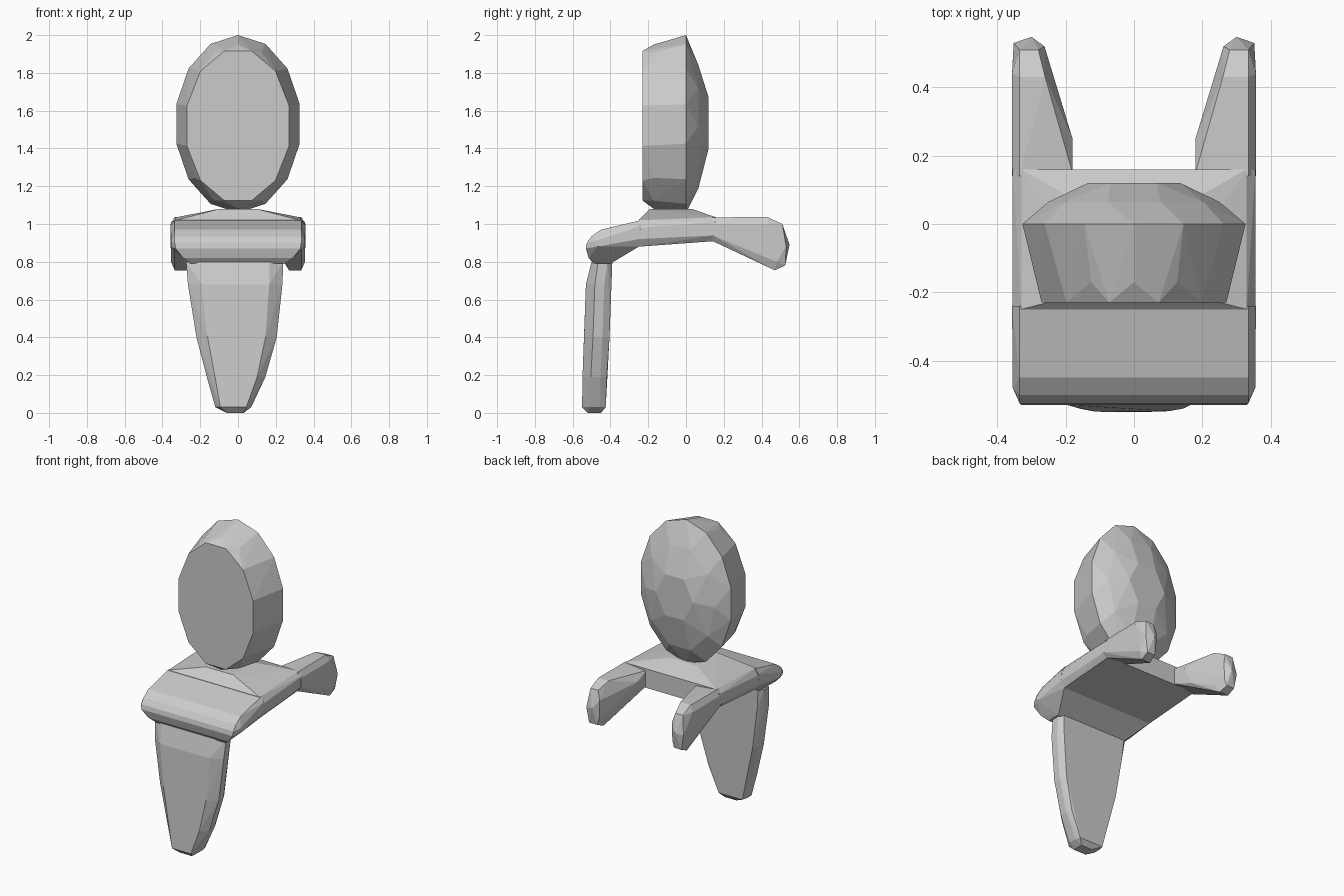
import bpy, bmesh, math


def hull(name, pts):
    """Flat-shaded faceted solid wrapped around a few control points."""
    bm = bmesh.new()
    for p in pts:
        bm.verts.new(p)
    res = bmesh.ops.convex_hull(bm, input=bm.verts[:])
    loose = [v for v in bm.verts if not v.link_faces]
    bmesh.ops.delete(bm, geom=loose, context='VERTS')
    bmesh.ops.dissolve_limit(bm, angle_limit=math.radians(2),
                             verts=bm.verts[:], edges=bm.edges[:])
    bmesh.ops.recalc_face_normals(bm, faces=bm.faces[:])
    me = bpy.data.meshes.new(name)
    bm.to_mesh(me)
    bm.free()
    ob = bpy.data.objects.new(name, me)
    bpy.context.collection.objects.link(ob)
    return ob


def both_sides(profile):
    """Mirror (half width, y, z) points across x = 0."""
    return [(s * x, y, z) for x, y, z in profile for s in (-1, 1)]


def oval(y, rx, z0, z1, n=14, turn=0.0):
    """Upright oval ring at depth y."""
    c, r = (z0 + z1) / 2, (z1 - z0) / 2
    return [(rx * math.sin(math.tau * (i + turn) / n), y,
             c + r * math.cos(math.tau * (i + turn) / n)) for i in range(n)]


# Oval head: flat face, widest in the middle, domed back
hull("head", oval(-0.23, 0.28, 1.11, 1.93, 12, 0.5)
     + oval(-0.17, 0.29, 1.08, 1.95, 14)
     + oval(0.0, 0.335, 1.06, 2.0, 14)
     + oval(0.065, 0.25, 1.17, 1.86, 10, 0.5)
     + oval(0.12, 0.135, 1.38, 1.69, 6, 0.5))

# Crowned slab between head and arms
hull("seat_slab", both_sides([
    (0.33, -0.25, 1.02), (0.33, -0.25, 0.88), (0.355, -0.25, 0.98), (0.355, -0.25, 0.92),
    (0.33, 0.16, 1.035), (0.33, 0.16, 0.91), (0.355, 0.16, 1.01), (0.355, 0.16, 0.94),
    (0.10, -0.19, 1.08), (0.10, 0.03, 1.08)]))

# Rounded front roll
hull("front_roll", both_sides([
    (0.335, -0.24, 1.02), (0.335, -0.45, 0.97), (0.335, -0.50, 0.935), (0.335, -0.525, 0.90),
    (0.33, -0.53, 0.87), (0.29, -0.515, 0.82), (0.25, -0.49, 0.79), (0.25, -0.40, 0.79),
    (0.33, -0.25, 0.88), (0.357, -0.24, 0.99), (0.355, -0.48, 0.91), (0.355, -0.47, 0.88),
    (0.355, -0.25, 0.92)]))

# Rear arms, drooping and tapering toward the tips
arm = [
    (0.335, 0.14, 1.035), (0.357, 0.14, 1.00), (0.357, 0.14, 0.94), (0.335, 0.14, 0.91),
    (0.335, 0.43, 1.037), (0.357, 0.44, 1.00), (0.355, 0.48, 0.80), (0.335, 0.47, 0.755),
    (0.18, 0.15, 1.02), (0.18, 0.15, 0.92), (0.18, 0.25, 0.98), (0.20, 0.29, 0.87),
    (0.235, 0.42, 0.97), (0.25, 0.45, 0.80), (0.26, 0.43, 1.037), (0.262, 0.52, 0.94),
    (0.265, 0.52, 0.82), (0.28, 0.51, 1.00), (0.335, 0.51, 1.00), (0.335, 0.525, 0.78),
    (0.28, 0.525, 0.78), (0.27, 0.47, 0.755), (0.352, 0.53, 0.88), (0.30, 0.548, 0.89)]
for side, s in (("left", -1), ("right", 1)):
    hull("arm_" + side, [(s * x, y, z) for x, y, z in arm])

# Hanging tapered front panel: z, left, right, front y, back y
panel = []
for z, xl, xr, yf, yb in [
        (0.80, -0.275, 0.24, -0.50, -0.39), (0.68, -0.265, 0.235, -0.53, -0.395),
        (0.40, -0.22, 0.205, -0.54, -0.405), (0.19, -0.165, 0.145, -0.548, -0.42),
        (0.03, -0.12, 0.07, -0.55, -0.425)]:
    c, w, m = (xl + xr) / 2, (xr - xl) / 2, (yf + yb) / 2
    panel += [(c + s * w * k, y, z) for s in (-1, 1)
              for k, y in ((0.72, yf), (1.0, m - 0.02), (1.0, m + 0.03), (0.9, yb))]
panel += [(-0.06, -0.52, 0.0), (0.03, -0.52, 0.0), (-0.05, -0.45, 0.0), (0.03, -0.45, 0.0)]
hull("front_panel", panel)
